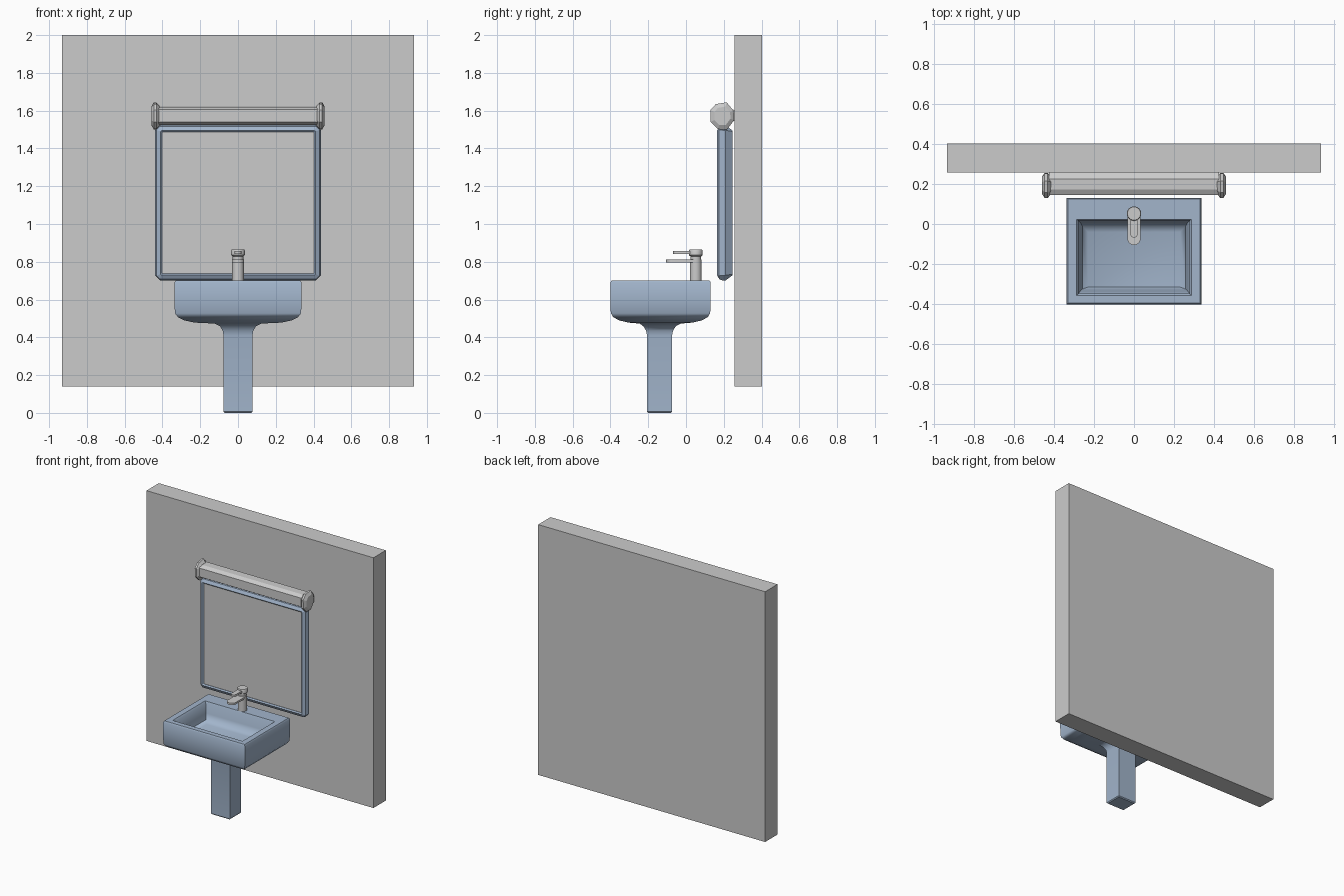
import bpy, bmesh, math

if "Cube" in bpy.data.objects:
    bpy.data.objects.remove(bpy.data.objects["Cube"])

blue = bpy.data.materials.new("blue_ceramic")
blue.diffuse_color = (0.36, 0.46, 0.60, 1)
blue.use_nodes = True
blue.node_tree.nodes["Principled BSDF"].inputs["Base Color"].default_value = blue.diffuse_color


def loft(name, rings, mat=None, closed=False, smooth=None):
    """Skin a list of equal-length rings; cap the ends or close into a loop."""
    bm = bmesh.new()
    vs = [[bm.verts.new(p) for p in r] for r in rings]
    n = len(vs[0])
    pairs = list(zip(vs, vs[1:])) + ([(vs[-1], vs[0])] if closed else [])
    for a, b in pairs:
        for i in range(n):
            j = (i + 1) % n
            bm.faces.new((a[i], a[j], b[j], b[i]))
    if not closed:
        bm.faces.new(vs[0][::-1])
        bm.faces.new(vs[-1])
    bmesh.ops.recalc_face_normals(bm, faces=bm.faces)
    me = bpy.data.meshes.new(name)
    bm.to_mesh(me)
    bm.free()
    ob = bpy.data.objects.new(name, me)
    bpy.context.collection.objects.link(ob)
    if mat:
        me.materials.append(mat)
    if smooth:
        bpy.ops.object.select_all(action='DESELECT')
        ob.select_set(True)
        bpy.context.view_layer.objects.active = ob
        bpy.ops.object.shade_smooth_by_angle(angle=math.radians(smooth))
    return ob


def rect(hx, y0, y1, z):
    return [(-hx, y0, z), (hx, y0, z), (hx, y1, z), (-hx, y1, z)]


def circle(r, y, z, n=24):
    return [(r * math.cos(2 * math.pi * i / n), y + r * math.sin(2 * math.pi * i / n), z)
            for i in range(n)]


def capsule(r, y0, y1, z, n=10):
    """Stadium outline running along y."""
    a = [math.pi * i / n for i in range(n + 1)]
    return ([(r * math.cos(t), y1 + r * math.sin(t), z) for t in a] +
            [(-r * math.cos(t), y0 - r * math.sin(t), z) for t in a])


# Wall slab
loft("wall", [rect(0.933, 0.258, 0.403, z) for z in (0.14, 2.0)])

# Pedestal, flared neck, bowl outside, rim and bowl inside as one skin
basin = [
    (0.071, -0.200, -0.080, 0.0), (0.077, -0.206, -0.074, 0.007),
    (0.077, -0.206, -0.074, 0.41), (0.081, -0.211, -0.069, 0.435),
    (0.095, -0.225, -0.055, 0.458), (0.125, -0.245, -0.028, 0.473),
    (0.23, -0.305, 0.035, 0.478), (0.285, -0.355, 0.085, 0.49),
    (0.318, -0.385, 0.115, 0.507), (0.334, -0.398, 0.128, 0.528),
    (0.337, -0.401, 0.131, 0.60), (0.337, -0.401, 0.131, 0.69),
    (0.330, -0.394, 0.125, 0.70), (0.287, -0.357, 0.023, 0.70),
    (0.278, -0.348, 0.018, 0.69), (0.268, -0.335, 0.008, 0.62),
    (0.258, -0.325, -0.01, 0.58), (0.23, -0.315, -0.04, 0.565)]
loft("sink", [rect(*r) for r in basin], blue, smooth=40)

# Tap body with groove and cap
tap = [(0.031, 0.70), (0.031, 0.81), (0.028, 0.813), (0.028, 0.828), (0.036, 0.835),
       (0.036, 0.86), (0.033, 0.865)]
loft("tap_body", [circle(r, 0.052, z) for r, z in tap], smooth=35)
# Spout and lever plates
loft("tap_spout", [capsule(0.033, -0.072, 0.05, z) for z in (0.797, 0.811)], smooth=35)
loft("tap_lever", [capsule(0.018, -0.05, 0.05, z) for z in (0.842, 0.857)], smooth=35)


# Mirror frame: section swept as chamfered rectangles around the opening
def frame_ring(off, y, chamfer):
    x, z0, z1, c = 0.402 + off, 0.738 - off, 1.486 + off, chamfer
    return [(-x + c, y, z0), (x - c, y, z0), (x, y, z0 + c), (x, y, z1 - c),
            (x - c, y, z1), (-x + c, y, z1), (-x, y, z1 - c), (-x, y, z0 + c)]


section = [(0, 0.245, 0.002), (0, 0.172, 0.002), (0.008, 0.164, 0.004),
           (0.030, 0.176, 0.018), (0.038, 0.196, 0.028), (0.038, 0.208, 0.028),
           (0.010, 0.245, 0.006)]
loft("mirror_frame", [frame_ring(*s) for s in section], blue, closed=True)
loft("mirror_glass", [rect(0.405, 0.175, 0.240, z) for z in (0.735, 1.489)])

# Wall lamp: slightly tilted eight-sided tube with chunky bevelled end caps
outline = [(0.129, 1.603), (0.158, 1.635), (0.215, 1.644), (0.252, 1.600),
           (0.255, 1.550), (0.217, 1.500), (0.168, 1.502), (0.130, 1.540)]
CY, CZ = 0.194, 1.573


def lamp_ring(x, s):
    return [(x, CY + (y - CY) * s, CZ + (z - CZ) * s) for y, z in outline]


tube = [(0.145, 1.605), (0.172, 1.620), (0.225, 1.622), (0.258, 1.600),
        (0.258, 1.550), (0.225, 1.524), (0.172, 1.524), (0.145, 1.540)]
loft("lamp_tube", [[(x, y, z) for y, z in tube] for x in (-0.425, 0.425)])
for side, name in ((-1, "left"), (1, "right")):
    loft("lamp_cap_" + name, [lamp_ring(side * x, s) for x, s in
                              ((0.415, 0.72), (0.432, 1.0), (0.446, 1.0), (0.459, 0.68))])
